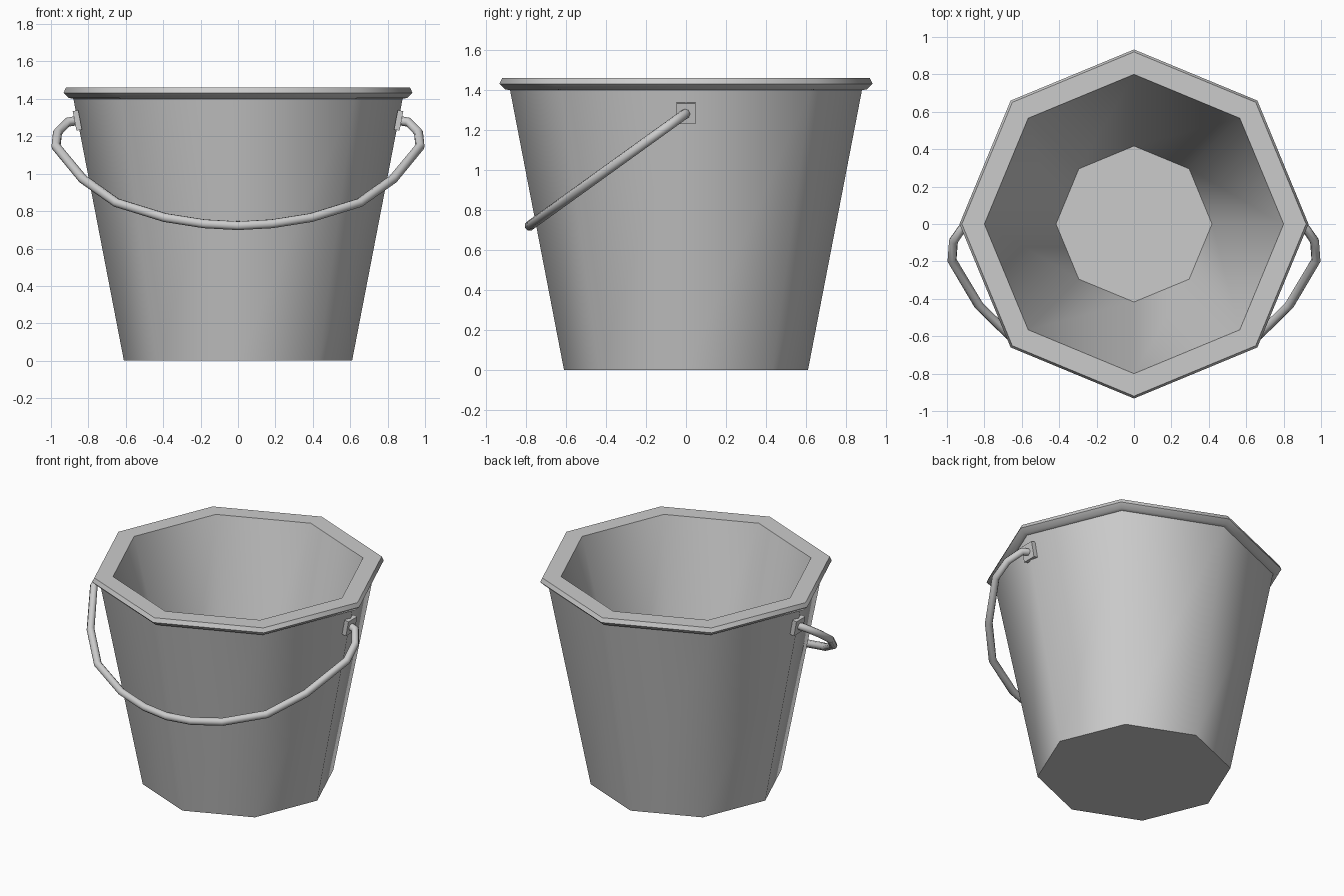
import bpy, bmesh, math

if "Cube" in bpy.data.objects:
    bpy.data.objects.remove(bpy.data.objects["Cube"])


def lathe(name, profile, sides):
    """Revolve an (r, z) profile into a closed faceted body with end caps."""
    bm = bmesh.new()
    rings = []
    for r, z in profile:
        rings.append([bm.verts.new((r * math.cos(2 * math.pi * i / sides),
                                    r * math.sin(2 * math.pi * i / sides), z))
                      for i in range(sides)])
    for a, b in zip(rings, rings[1:]):
        for i in range(sides):
            j = (i + 1) % sides
            bm.faces.new((a[i], a[j], b[j], b[i]))
    bm.faces.new(rings[0][::-1])
    bm.faces.new(rings[-1])
    bmesh.ops.recalc_face_normals(bm, faces=bm.faces)
    mesh = bpy.data.meshes.new(name)
    bm.to_mesh(mesh)
    bm.free()
    obj = bpy.data.objects.new(name, mesh)
    bpy.context.collection.objects.link(obj)
    return obj


def smooth(obj, angle):
    bpy.ops.object.select_all(action='DESELECT')
    obj.select_set(True)
    bpy.context.view_layer.objects.active = obj
    bpy.ops.object.shade_smooth_by_angle(angle=math.radians(angle))


# Octagonal bucket: outer wall, rim lip, inner wall and floor
bucket = lathe("bucket_body", [(0.61, 0), (0.88, 1.40), (0.905, 1.405), (0.933, 1.432),
                               (0.92, 1.46), (0.80, 1.46), (0.417, 0.08)], 8)
smooth(bucket, 47)

# Handle mounting plates, leaning with the wall
for side, label in ((-1, "left"), (1, "right")):
    bpy.ops.mesh.primitive_cube_add(size=1, location=(side * 0.859, 0, 1.285),
                                    rotation=(0, side * math.atan(0.27 / 1.40), 0))
    plate = bpy.context.object
    plate.name = "handle_plate_" + label
    plate.scale = (0.03, 0.096, 0.106)

# Wire handle hanging forward, lying in one sloping plane
half = [(0.855, 1.285), (0.912, 1.275), (0.965, 1.22), (0.973, 1.145), (0.83, 0.972),
        (0.65, 0.845), (0.39, 0.765), (0.18, 0.732)]
path = [(-x, z) for x, z in half] + [(0, 0.722)] + half[::-1]
curve = bpy.data.curves.new("handle", 'CURVE')
curve.dimensions = '3D'
curve.bevel_depth = 0.025
curve.bevel_resolution = 2
curve.use_fill_caps = True
spline = curve.splines.new('POLY')
spline.points.add(len(path) - 1)
for p, (x, z) in zip(spline.points, path):
    p.co = (x, (z - 1.285) * 1.39, z, 1)
handle = bpy.data.objects.new("handle", curve)
bpy.context.collection.objects.link(handle)
bpy.ops.object.select_all(action='DESELECT')
handle.select_set(True)
bpy.context.view_layer.objects.active = handle
bpy.ops.object.convert(target='MESH')
smooth(bpy.context.object, 50)
